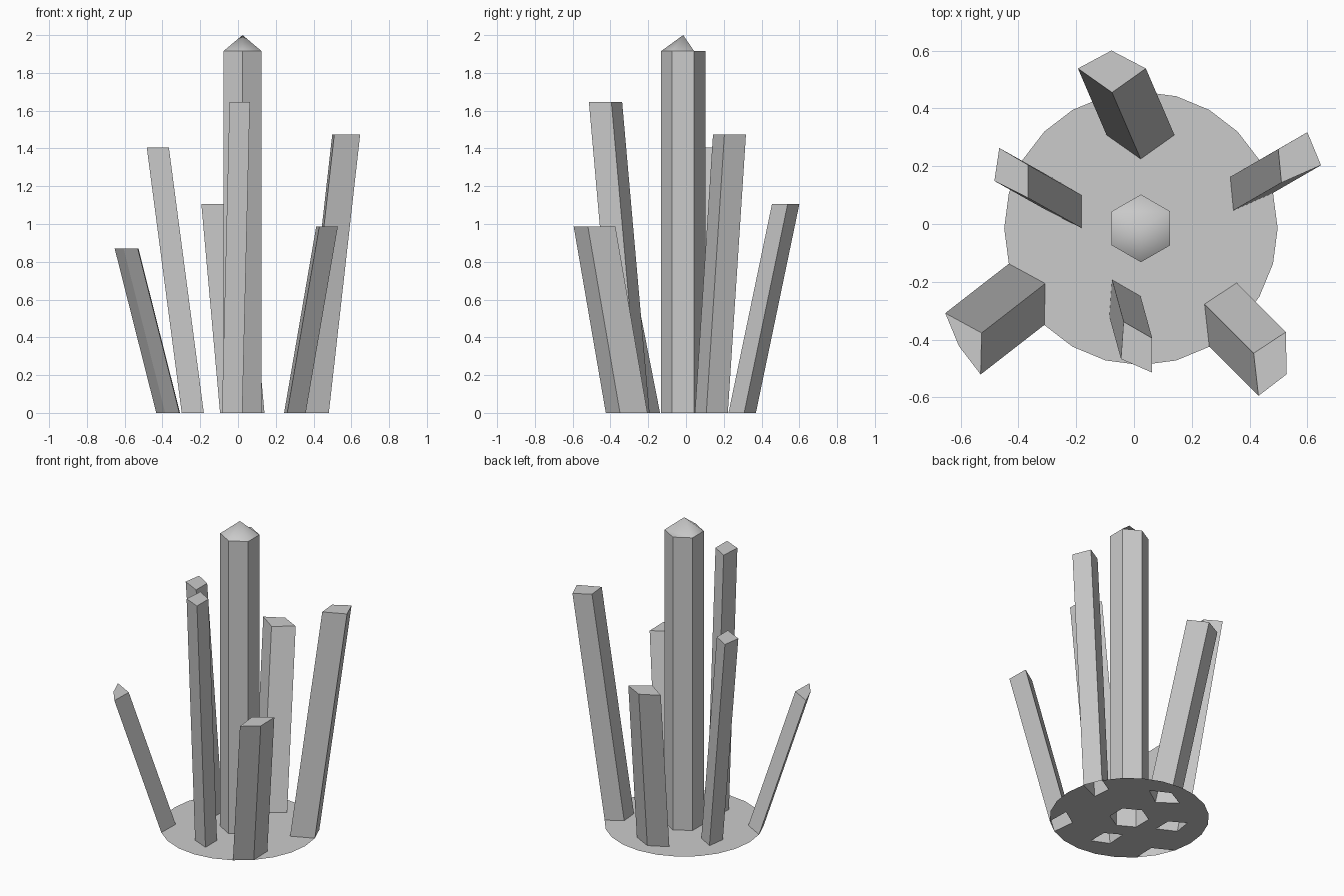
import bpy, bmesh
from math import sin, cos, radians

if "Cube" in bpy.data.objects:
    bpy.data.objects.remove(bpy.data.objects["Cube"])

CX, CY, R = 0.024, -0.015, 0.473


def finish(bm, name, smooth=False):
    for f in bm.faces:
        f.smooth = smooth
    me = bpy.data.meshes.new(name)
    bm.to_mesh(me)
    bm.free()
    ob = bpy.data.objects.new(name, me)
    bpy.context.collection.objects.link(ob)
    return ob


def crystal(name, foot, lean, height):
    """Leaning prism, open underneath, flat cap on top."""
    bm = bmesh.new()
    low = [bm.verts.new((x, y, 0)) for x, y in foot]
    top = [bm.verts.new((x + lean[0], y + lean[1], height)) for x, y in foot]
    n = len(foot)
    for i in range(n):
        j = (i + 1) % n
        bm.faces.new((low[i], low[j], top[j], top[i]))
    if lean != (0, 0):
        bm.faces.new(top)
    finish(bm, name)


def polar(deg, r=R):
    return (CX + r * cos(radians(deg)), CY + r * sin(radians(deg)))


# Footprints, counter-clockwise; some corners lie on the 24-sided rim
back = [(0.14, 0.308), (0.021, 0.37), (-0.095, 0.308), (0.023, 0.225)]
left = [(-0.181, 0.1), (-0.281, 0.159), (-0.298, 0.045), (-0.181, -0.014)]
right = [polar(15), polar(30), (0.333, 0.163), (0.344, 0.047)]
front_left = [polar(195), polar(210), polar(225), (-0.307, -0.206)]
front = [(0.023, -0.25), (-0.076, -0.193), (-0.085, -0.322), (0.023, -0.369)]
front_right = [polar(300), polar(315), (0.355, -0.204), (0.244, -0.277)]
hexagon = [polar(30 + 60 * i, 0.117) for i in range(6)]

# Leaning crystals around the middle one
for name, foot, lean, h in (
        ("back_crystal", back, (-0.099, 0.23), 1.105),
        ("left_crystal", left, (-0.185, 0.104), 1.405),
        ("right_crystal", right, (0.166, 0.096), 1.475),
        ("front_left_crystal", front_left, (-0.22, -0.171), 0.87),
        ("front_crystal", front, (0.04, -0.145), 1.645),
        ("front_right_crystal", front_right, (0.17, -0.17), 0.987)):
    crystal(name, foot, lean, h)

# Middle hexagonal crystal
TOP = 1.915
crystal("centre_crystal", hexagon, (0, 0), TOP)

# Smooth point: the rear corner stays flat, the other five rise to the tip
bm = bmesh.new()
v = [bm.verts.new((x, y, TOP)) for x, y in hexagon]
tip = bm.verts.new((CX, CY, 2.0))
bm.faces.new((v[0], v[1], v[2]))
ring = [v[0], v[2], v[3], v[4], v[5]]
for i in range(5):
    bm.faces.new((ring[i], ring[(i + 1) % 5], tip))
finish(bm, "centre_crystal_point", smooth=True)

# Flat base disc, open where the crystals grow out
rim = []
for k in range(24):
    if k == 14:
        rim.append(front_left[3])
    else:
        rim.append(polar(15 * k))
    if k == 1:
        rim += [right[3], right[2]]
    if k == 20:
        rim += [front_right[3], front_right[2]]
bm = bmesh.new()
for loop in (rim, back, left, front, hexagon):
    vs = [bm.verts.new((x, y, 0)) for x, y in loop]
    for i in range(len(vs)):
        bm.edges.new((vs[i - 1], vs[i]))
bmesh.ops.triangle_fill(bm, use_beauty=True, edges=bm.edges[:], normal=(0, 0, 1))
bm.normal_update()
bmesh.ops.reverse_faces(bm, faces=[f for f in bm.faces if f.normal.z < 0])
finish(bm, "base_disc")
